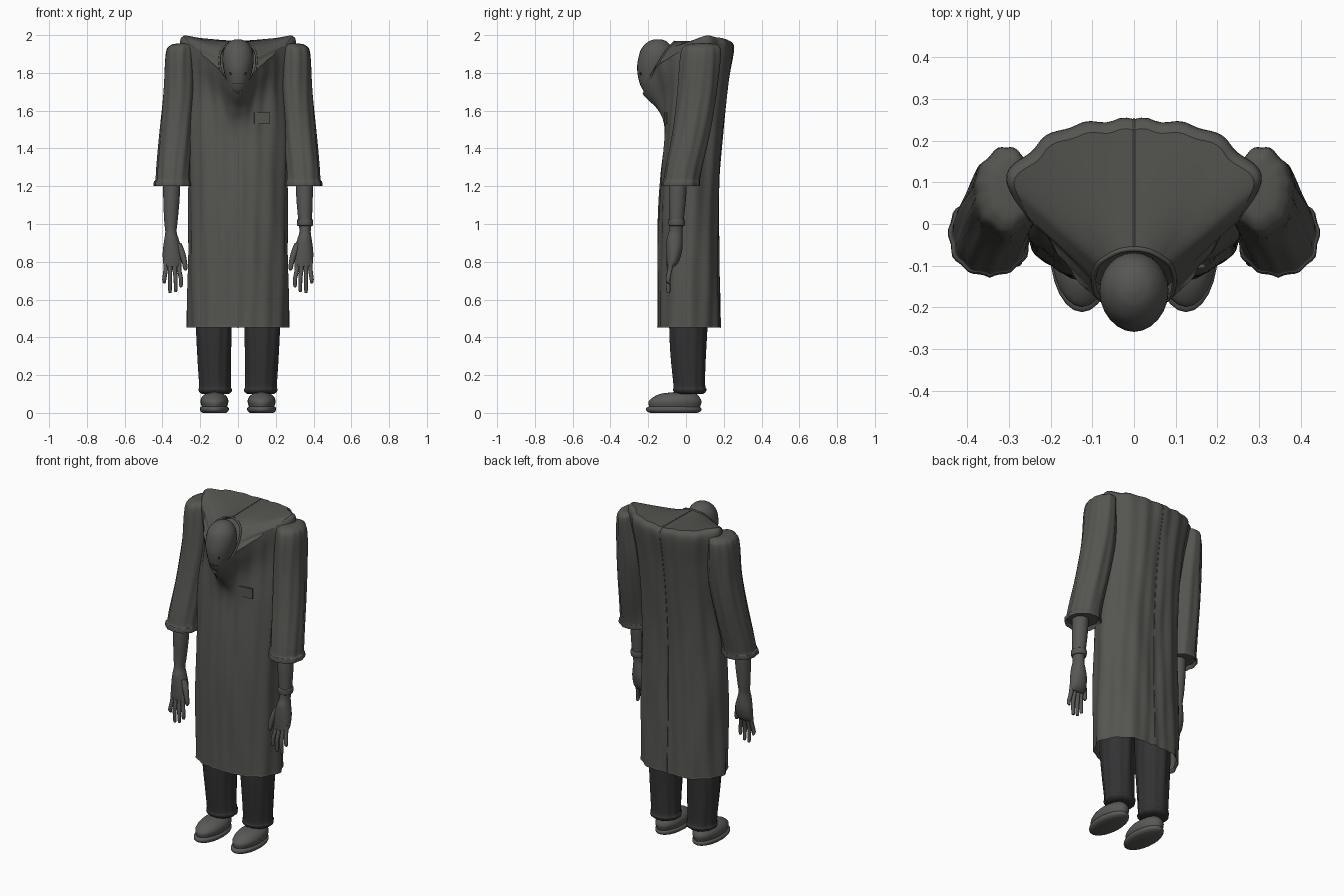
import bpy, bmesh
from math import sin, cos, pi, atan2
from mathutils import Vector

cube = bpy.data.objects.get("Cube")
if cube:
    bpy.data.objects.remove(cube)


def material(name, colour):
    mat = bpy.data.materials.new(name)
    mat.use_nodes = True
    rgba = (*colour, 1)
    mat.diffuse_color = rgba
    node = next(n for n in mat.node_tree.nodes if n.type == 'BSDF_PRINCIPLED')
    node.inputs["Base Color"].default_value = rgba
    return mat


cloth = material("coat grey", (0.09, 0.09, 0.082))
skin = material("skin grey", (0.095, 0.095, 0.09))
denim = material("trouser charcoal", (0.032, 0.032, 0.034))
leather = material("shoe grey", (0.1, 0.1, 0.094))
dark = material("face dark", (0.012, 0.012, 0.012))


def spline(points, steps, closed):
    """Smooth path through every given point."""
    n, out = len(points), []
    pick = (lambda i: points[i % n]) if closed else (lambda i: points[max(0, min(n - 1, i))])
    for i in range(n if closed else n - 1):
        a, b, c, d = (pick(i + k) for k in (-1, 0, 1, 2))
        for s in range(steps):
            t = s / steps
            out.append(b + (c - a) * (t / 2) + (a * 2 - b * 5 + c * 4 - d) * (t * t / 2)
                       + (b * 3 - a - c * 3 + d) * (t ** 3 / 2))
    return out if closed else out + [points[-1]]


def finish(name, bm, mat, angle=50):
    bmesh.ops.recalc_face_normals(bm, faces=bm.faces)
    mesh = bpy.data.meshes.new(name)
    bm.to_mesh(mesh)
    bm.free()
    mesh.materials.append(mat)
    obj = bpy.data.objects.new(name, mesh)
    bpy.context.collection.objects.link(obj)
    bpy.ops.object.select_all(action='DESELECT')
    obj.select_set(True)
    bpy.context.view_layer.objects.active = obj
    bpy.ops.object.shade_smooth_by_angle(angle=angle * pi / 180)
    return obj


def loft(name, rings, mat, around=1, along=4, fold=0, count=12, caps=True):
    """Skin a stack of closed rings, with optional cloth folds."""
    rings = [spline(r, around, True) if around > 1 else r for r in rings]
    columns = [spline(list(c), along, False) for c in zip(*rings)]
    bm, rows = bmesh.new(), []
    for ring in zip(*columns):
        mid = sum(ring, Vector()) / len(ring)
        row = []
        for p in ring:
            d = p - mid
            a = abs(atan2(d.x, d.y))
            k = 1 + fold * (sin(count * a + 3 * mid.z) + 0.6 * sin(count * a / 2 - 9 * mid.z))
            row.append(bm.verts.new((mid.x + d.x * k, mid.y + d.y * k, p.z)))
        rows.append(row)
    n = len(rows[0])
    for low, high in zip(rows, rows[1:]):
        for i in range(n):
            j = (i + 1) % n
            bm.faces.new((low[i], low[j], high[j], high[i]))
    if caps:
        bm.faces.new(rows[0])
        bm.faces.new(rows[-1])
    return finish(name, bm, mat)


def stack(name, sections, mat, side=1, sides=24, **options):
    """Loft through ellipses given as x, y, z, x radius, y radius."""
    rings = [[Vector((side * (x + rx * cos(2 * pi * i / sides)), y + ry * sin(2 * pi * i / sides), z))
              for i in range(sides)] for x, y, z, rx, ry in sections]
    return loft(name, rings, mat, **options)


def mirrored(half):
    pts = [Vector(p) for p in half]
    return pts + [Vector((-p.x, p.y, p.z)) for p in pts[-2:0:-1]]


def body_ring(z, width, back, front):
    half = [(0, back), (0.48, back * 0.97), (0.82, back * 0.68), (1, 0.02),
            (0.85, front * 0.55), (0.45, front * 0.92), (0, front)]
    return mirrored([(x * width, y, z) for x, y in half])


def cord(name, points, radius, mat, closed=False):
    """Thin rounded edging along a path."""
    curve = bpy.data.curves.new(name, 'CURVE')
    curve.dimensions = '3D'
    curve.bevel_depth = radius
    curve.bevel_resolution = 2
    line = curve.splines.new('POLY')
    line.points.add(len(points) - 1)
    for point, co in zip(line.points, points):
        point.co = (*co, 1)
    line.use_cyclic_u = closed
    curve.materials.append(mat)
    obj = bpy.data.objects.new(name, curve)
    bpy.context.collection.objects.link(obj)


# Coat: long skirt and chest, rising to the slanted ridge of the stooped shoulders
chest = mirrored([(0, .225, 1.75), (.13, .215, 1.75), (.22, .165, 1.75), (.262, .07, 1.75),
                  (.205, -.035, 1.72), (.1, -.11, 1.66), (0, -.15, 1.6)])
shoulder = mirrored([(0, .252, 1.93), (.135, .238, 1.935), (.245, .185, 1.94), (.303, .09, 1.95),
                     (.205, -.04, 1.86), (.095, -.16, 1.77), (0, -.21, 1.665)])
ridge = mirrored([(0, .225, 1.97), (.13, .212, 1.978), (.225, .165, 1.988), (.285, .085, 1.992),
                  (.193, -.055, 1.9), (.09, -.18, 1.81), (0, -.23, 1.69)])
rim = mirrored([(0, -.06, 1.965), (.035, -.065, 1.96), (.065, -.08, 1.945), (.088, -.1, 1.92),
                (.097, -.14, 1.86), (.08, -.18, 1.79), (0, -.22, 1.69)])
lip = [p + Vector((0, 0.03, -0.02)) for p in rim]
inner = [p.lerp(Vector((0, -0.1, 1.82)), 0.8) for p in lip]
levels = [(.475, .255, .165, -.135), (.46, .264, .177, -.147), (.5, .264, .177, -.147),
          (.95, .262, .172, -.148), (1.25, .26, .175, -.133), (1.5, .255, .195, -.112)]
skirt = [body_ring(*lv) for lv in levels]
body = loft("coat_body", skirt + [chest, shoulder, ridge], cloth,
            around=8, along=8, fold=.018, count=16, caps=False)
top = loft("coat_shoulder_top", [ridge, rim], cloth,
           around=8, along=6, fold=.018, count=16, caps=False)
loft("neck_opening", [rim, lip, inner], cloth, around=8, along=2, caps=False)
cord("collar_rim", spline(rim, 6, True), .006, cloth, True)

# Seam down the middle of the back and over the top
for part, word, low in ((body, "back", 0.05), (top, "shoulder", -0.07)):
    middle = [v.co.copy() for v in part.data.vertices if abs(v.co.x) < 1e-4 and v.co.y > low]
    cord(word + "_seam", middle, .0025, cloth)

# Chest pocket laid on the cloth
bm = bmesh.new()
bmesh.ops.create_cube(bm, size=1)
bmesh.ops.scale(bm, vec=(.085, .009, .06), verts=bm.verts)
pocket = finish("chest_pocket", bm, cloth, 30)
pocket.location = (.128, -.106, 1.56)
pocket.rotation_euler.z = .14

# Head with a small face
stack("head", [(0, -.185, 1.69, .02, .02), (0, -.18, 1.705, .043, .045), (0, -.17, 1.75, .06, .077),
               (0, -.165, 1.82, .077, .094), (0, -.16, 1.88, .083, .092), (0, -.155, 1.93, .073, .08),
               (0, -.15, 1.965, .045, .05), (0, -.15, 1.978, .012, .015)], skin)
for side, word in ((1, "left"), (-1, "right")):
    stack(word + "_eye", [(.038, -.238, z, r, r) for z, r in
                          ((1.788, .003), (1.793, .007), (1.799, .007), (1.804, .003))],
          dark, side, sides=12)
cord("mouth", [(x / 100, -.245 + (x / 100) ** 2 * 11, 1.745) for x in range(-3, 4)], .002, dark)

# Limbs, one set for each side
for side, word in ((1, "left"), (-1, "right")):
    stack(word + "_sleeve",
          [(.295, .085, 1.955, .03, .05), (.3, .083, 1.945, .058, .085), (.307, .078, 1.9, .075, .105),
           (.308, .062, 1.7, .086, .104), (.323, .032, 1.5, .089, .1), (.341, -.01, 1.3, .09, .097),
           (.344, -.022, 1.235, .092, .096), (.346, -.025, 1.225, .098, .1),
           (.346, -.027, 1.2, .099, .1), (.346, -.025, 1.22, .085, .088)],
          cloth, side, sides=48, fold=.028, count=11)
    stack(word + "_forearm",
          [(.35, -.04, 1.3, .046, .046), (.352, -.045, 1.15, .044, .046), (.355, -.05, 1.02, .036, .038),
           (.355, -.055, .96, .03, .036), (.352, -.06, .92, .038, .042), (.348, -.062, .86, .05, .042),
           (.347, -.07, .8, .05, .032), (.347, -.08, .775, .042, .02)], skin, side)
    # Fingers hang down, the thumb points inward
    for finger, x, tip_x, tip_z in (("index", .312, .302, .665), ("middle", .335, .33, .64),
                                    ("ring", .36, .36, .635), ("little", .383, .39, .685)):
        stack(word + "_" + finger + "_finger",
              [(x, -.075, .81, .014, .015), (x, -.085, .76, .012, .013),
               (tip_x, -.095, .71, .011, .012), (tip_x, -.093, tip_z + .008, .009, .01),
               (tip_x, -.091, tip_z, .004, .004)], skin, side, sides=12)
    stack(word + "_thumb",
          [(.32, -.07, .9, .02, .018), (.298, -.08, .85, .018, .017), (.284, -.088, .8, .014, .014),
           (.279, -.09, .765, .011, .011), (.279, -.09, .755, .005, .005)], skin, side, sides=12)

    # Trouser leg with a gathered cuff
    stack(word + "_trouser_leg",
          [(.127, .01, .65, .092, .1), (.128, .01, .46, .094, .1), (.126, .012, .3, .088, .092),
           (.122, .018, .15, .083, .083), (.121, .02, .125, .088, .088), (.12, .02, .11, .084, .082),
           (.12, .02, .1, .07, .07)], denim, side, sides=48, fold=.025, count=11)

    # Rounded shoe on a flat sole
    stack(word + "_shoe_sole",
          [(.125, -.065, 0, .062, .125), (.125, -.065, .01, .074, .144),
           (.125, -.065, .026, .076, .145), (.125, -.065, .034, .066, .13)], leather, side)
    stack(word + "_shoe_upper",
          [(.125, -.06, .03, .066, .134), (.125, -.058, .06, .074, .14), (.125, -.05, .085, .066, .12),
           (.125, -.04, .102, .045, .09), (.125, -.03, .11, .015, .03)], leather, side)

# Band on the left wrist only
stack("wrist_band", [(.355, -.05, z, r, r + .002) for z, r in
                     ((.99, .037), (.995, .042), (1.02, .043), (1.025, .039))], skin)
